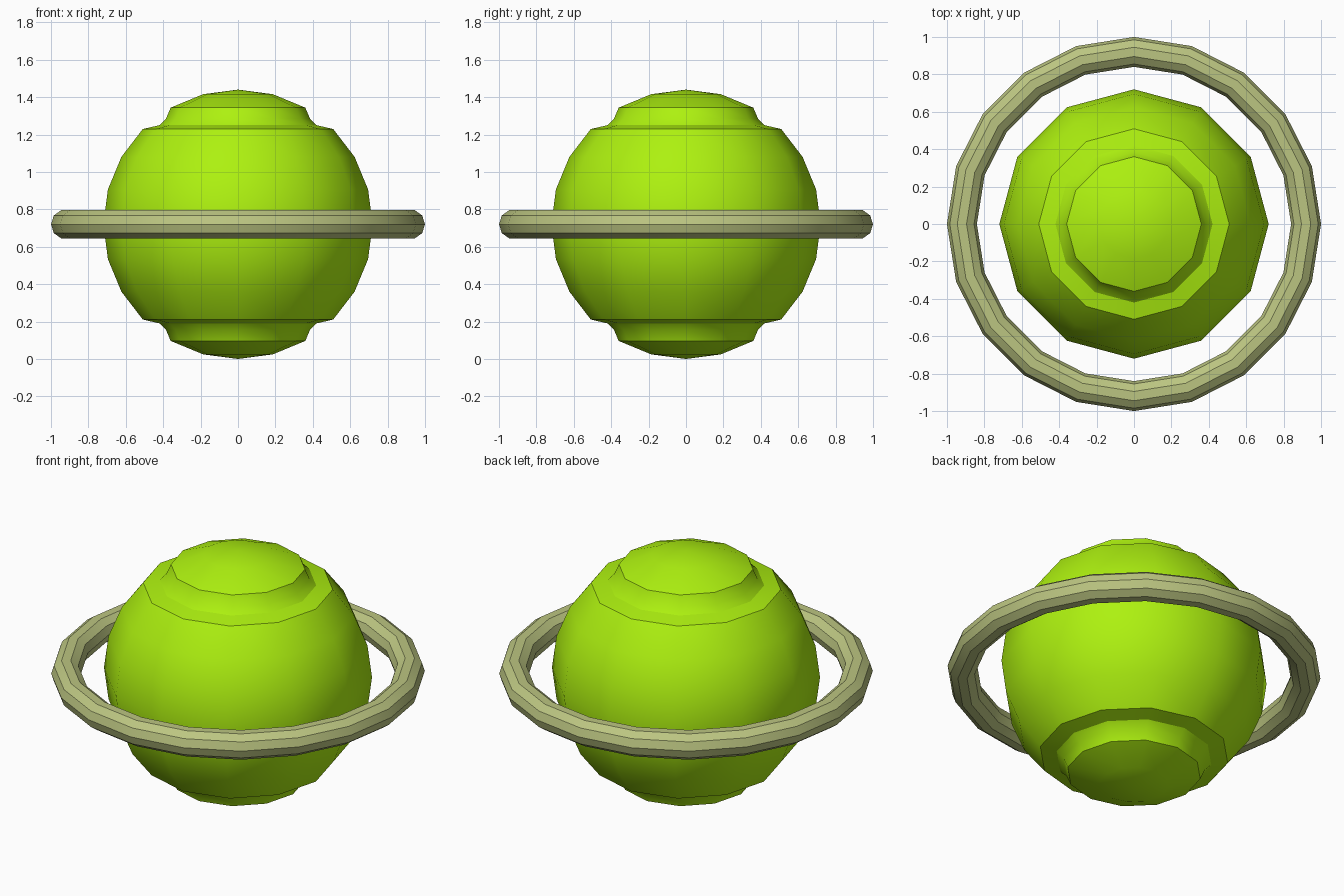
import bpy, bmesh
from math import sin, cos, pi, radians

if "Cube" in bpy.data.objects:
    bpy.data.objects.remove(bpy.data.objects["Cube"])

def material(name, rgb):
    m = bpy.data.materials.new(name)
    m.diffuse_color = (*rgb, 1)
    m.use_nodes = True
    m.node_tree.nodes["Principled BSDF"].inputs["Base Color"].default_value = m.diffuse_color
    return m

def finish(ob, mat):
    ob.data.materials.append(mat)
    bpy.ops.object.select_all(action='DESELECT')
    bpy.context.view_layer.objects.active = ob
    ob.select_set(True)
    bpy.ops.object.shade_smooth_by_angle(angle=radians(30))

R, Z, SIDES = 0.72, 0.72, 12

# Planet: 12-sided lathed sphere with a groove sunk near each pole
def ball(deg):
    return (R * sin(radians(deg)), R * cos(radians(deg)))

upper = [ball(15), ball(30), (0.385, 0.565), (0.42, 0.53), ball(45), ball(60), ball(75)]
profile = upper + [(R, 0)] + [(r, -h) for r, h in reversed(upper)]

bm = bmesh.new()
rings = [[bm.verts.new((r * cos(2 * pi * i / SIDES), r * sin(2 * pi * i / SIDES), Z + h))
          for i in range(SIDES)] for r, h in profile]
top = bm.verts.new((0, 0, Z + R))
bottom = bm.verts.new((0, 0, Z - R))
for i in range(SIDES):
    j = (i + 1) % SIDES
    bm.faces.new((top, rings[0][i], rings[0][j]))
    bm.faces.new((bottom, rings[-1][j], rings[-1][i]))
    for a, b in zip(rings, rings[1:]):
        bm.faces.new((a[i], b[i], b[j], a[j]))
bmesh.ops.recalc_face_normals(bm, faces=bm.faces)
mesh = bpy.data.meshes.new("planet")
bm.to_mesh(mesh)
bm.free()
planet = bpy.data.objects.new("planet", mesh)
bpy.context.collection.objects.link(planet)
finish(planet, material("lime", (0.42, 0.88, 0.005)))

# Floating ring around the equator
bpy.ops.mesh.primitive_torus_add(major_segments=20, minor_segments=10,
                                 major_radius=0.92, minor_radius=0.08, location=(0, 0, Z))
ring = bpy.context.object
ring.name = "planet_ring"
finish(ring, material("pale_olive", (0.5, 0.56, 0.22)))
